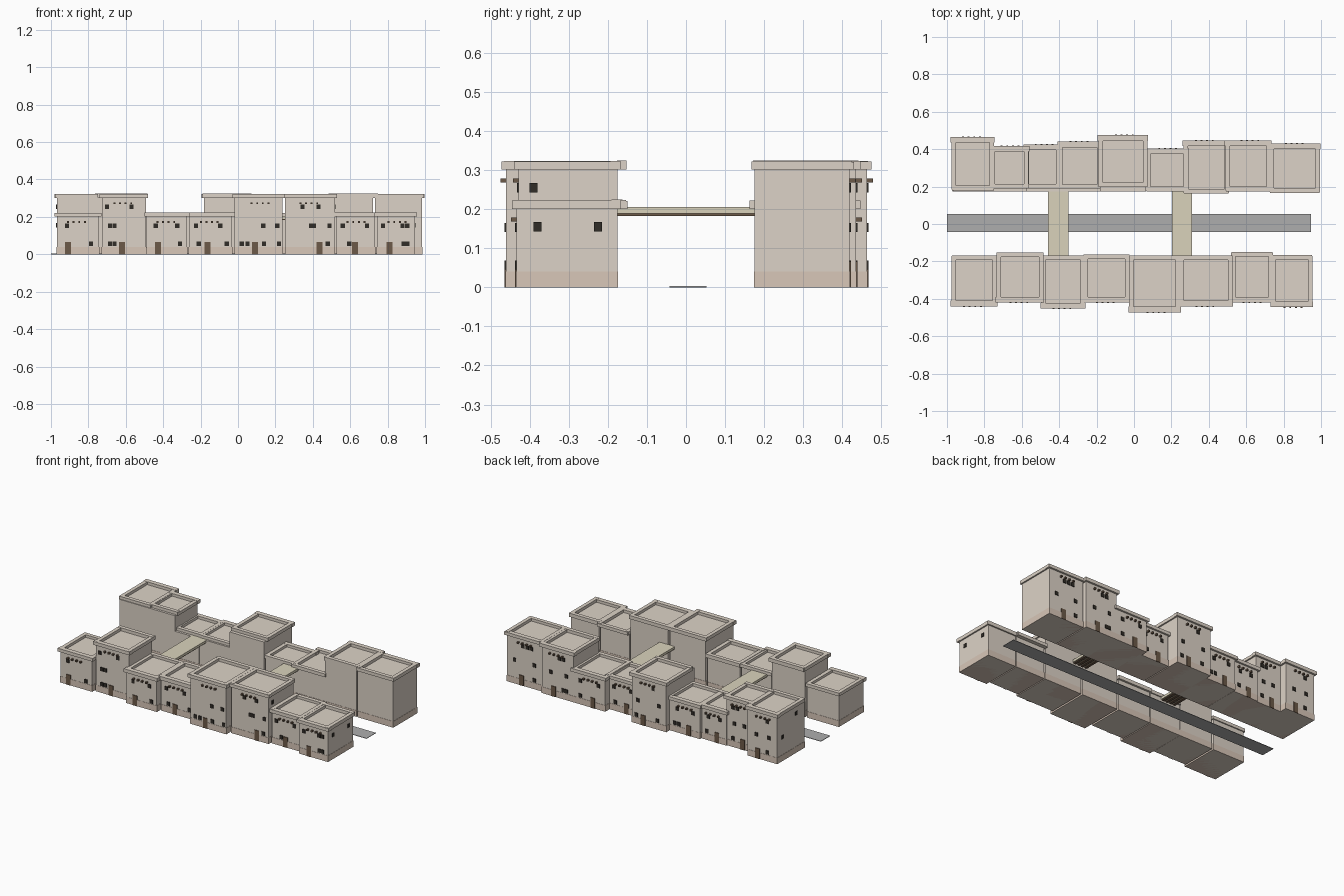
import bpy, bmesh, random
from mathutils import Matrix, Vector

random.seed(4)


def material(name, rgb):
    m = bpy.data.materials.new(name)
    m.diffuse_color = (*rgb, 1)
    return m


ADOBE = material("adobe", (0.72, 0.65, 0.57))
PLINTH = material("plinth", (0.69, 0.57, 0.48))
DARK = material("dark_opening", (0.03, 0.025, 0.02))
WOOD = material("wood", (0.15, 0.10, 0.065))
PLANK = material("plank", (0.70, 0.65, 0.50))
STONE = material("stone", (0.42, 0.42, 0.42))


def boxes(name, items, mat):
    """One object made of boxes given as (x0, x1, y0, y1, z0, z1)."""
    bm = bmesh.new()
    for x0, x1, y0, y1, z0, z1 in items:
        c = Vector(((x0 + x1) / 2, (y0 + y1) / 2, (z0 + z1) / 2))
        s = (abs(x1 - x0), abs(y1 - y0), abs(z1 - z0), 1)
        bmesh.ops.create_cube(bm, size=1, matrix=Matrix.Translation(c) @ Matrix.Diagonal(s))
    me = bpy.data.meshes.new(name)
    bm.to_mesh(me)
    bm.free()
    me.materials.append(mat)
    ob = bpy.data.objects.new(name, me)
    bpy.context.collection.objects.link(ob)
    return ob


def jit(a):
    return random.uniform(-a, a)


OVER, STREET = 0.012, 0.175


def house(name, side, x0, x1, inner, outer, tall, door, low, mid, top=()):
    """side is -1 for the front row, +1 for the back row; inner/outer are parapet |y|."""
    h = 0.305 if tall else 0.205
    wx0, wx1 = x0 + OVER, x1 - OVER
    street, face = side * STREET, side * (outer - OVER)
    # walls and tinted base
    boxes(name + "_walls", [(wx0, wx1, street, face, 0, h)], ADOBE)
    e = 0.0015
    boxes(name + "_plinth", [(wx0 - e, wx1 + e, street - side * e, face + side * e, 0, 0.04)], PLINTH)
    # parapet of four uneven beams around the sunken roof
    t, b = h + 0.018, h - 0.004
    yi, yo = side * inner, side * outer
    boxes(name + "_parapet", [
        (x0, x1, yo, yo - side * 0.030, b, t + jit(0.002)),
        (x0 + 0.006, x1 - 0.004, yi, yi + side * 0.025, b, t + jit(0.002)),
        (x0 + 0.004, x0 + 0.028, yi + side * 0.004, yo - side * 0.006, b, t - 0.001 + jit(0.002)),
        (x1 - 0.027, x1 - 0.003, yi + side * 0.004, yo - side * 0.006, b, t - 0.001 + jit(0.002)),
    ], ADOBE)
    # openings on the outward face
    out = face + side * 0.004
    inn = face - side * 0.004
    boxes(name + "_door", [(door - 0.016, door + 0.016, inn, out, 0, 0.066)], WOOD)
    wins = [(x - 0.011, x + 0.011, inn, out, z - 0.012, z + 0.012)
            for xs, z in ((low, 0.057), (mid, 0.153), (top, 0.255)) for x in xs]
    boxes(name + "_windows", wins, DARK)
    # protruding roof beam ends
    n = 4
    cx = (wx0 + wx1) / 2 + jit(0.01)
    z = h - 0.032
    boxes(name + "_beam_ends", [
        (cx + (i - 1.5) * 0.03 - 0.005, cx + (i - 1.5) * 0.03 + 0.005,
         face - side * 0.01, face + side * 0.015, z - 0.005, z + 0.005) for i in range(n)], WOOD)


# front row: x0, x1, inner, outer, tall, door, low, middle and top windows
front = [
    (-0.98, -0.73, 0.168, 0.44, 0, -0.91, [-0.785], [-0.915]),
    (-0.74, -0.48, 0.152, 0.42, 1, -0.62, [-0.685, -0.66], [-0.685, -0.66], [-0.70, -0.57]),
    (-0.50, -0.26, 0.168, 0.452, 0, -0.427, [-0.31], [-0.44, -0.325]),
    (-0.275, -0.02, 0.162, 0.42, 0, -0.163, [-0.21, -0.06], [-0.225, -0.095]),
    (-0.03, 0.25, 0.168, 0.472, 1, 0.09, [0.02, 0.05, 0.14, 0.22], [0.135, 0.21]),
    (0.24, 0.53, 0.168, 0.44, 1, 0.435, [0.48], [0.39, 0.405, 0.49], [0.345, 0.43]),
    (0.515, 0.745, 0.15, 0.42, 0, 0.625, [0.595], [0.56, 0.69]),
    (0.73, 0.957, 0.166, 0.445, 0, 0.81, [0.885, 0.905], [0.775, 0.88, 0.905]),
]
back = [
    (-0.98, -0.745, 0.18, 0.465, 1, -0.83, [-0.90], [-0.91, -0.82], [-0.90]),
    (-0.77, -0.56, 0.19, 0.418, 1, -0.69, [-0.62], [-0.63, -0.70], [-0.65, -0.62]),
    (-0.59, -0.39, 0.19, 0.425, 0, -0.51, [-0.44], [-0.53, -0.45]),
    (-0.41, -0.17, 0.187, 0.44, 0, -0.32, [-0.25, -0.22], [-0.35, -0.24]),
    (-0.195, 0.075, 0.197, 0.475, 1, -0.02, [-0.12, 0.03], [-0.13, 0.02], [-0.09]),
    (0.06, 0.295, 0.175, 0.403, 0, 0.15, [0.23], [0.12, 0.24]),
    (0.26, 0.51, 0.163, 0.447, 0, 0.36, [0.45], [0.32, 0.45]),
    (0.485, 0.735, 0.175, 0.447, 1, 0.64, [0.55, 0.57], [0.55, 0.66], [0.57, 0.60]),
    (0.72, 0.997, 0.167, 0.43, 1, 0.88, [0.79], [0.79, 0.93], [0.81, 0.84, 0.87]),
]
for row, side, label in ((front, -1, "front_house"), (back, 1, "back_house")):
    for i, h in enumerate(row):
        house(f"{label}_{i + 1}", side, *h)

# windows in the exposed end walls
ends = [(0.945, -0.38, 0.155), (0.945, -0.225, 0.155), (0.518, -0.39, 0.255),
        (-0.968, 0.40, 0.155), (-0.968, 0.26, 0.255)]
boxes("end_wall_windows", [(x - 0.004, x + 0.004, y - 0.01, y + 0.01, z - 0.012, z + 0.012)
                           for x, y, z in ends], DARK)

# walkways over the street, with poles beneath
for i, x in enumerate((-0.405, 0.257)):
    boxes(f"walkway_{i + 1}", [(x - 0.054, x + 0.054, -0.178, 0.2, 0.189, 0.205)], PLANK)
    boxes(f"walkway_poles_{i + 1}", [(x + d - 0.008, x + d + 0.008, -0.178, 0.178, 0.183, 0.19)
                                     for d in (-0.04, -0.013, 0.013, 0.04)], WOOD)

# street
boxes("street", [(-1.0, 0.947, -0.042, 0.053, 0, 0.003)], STONE)
